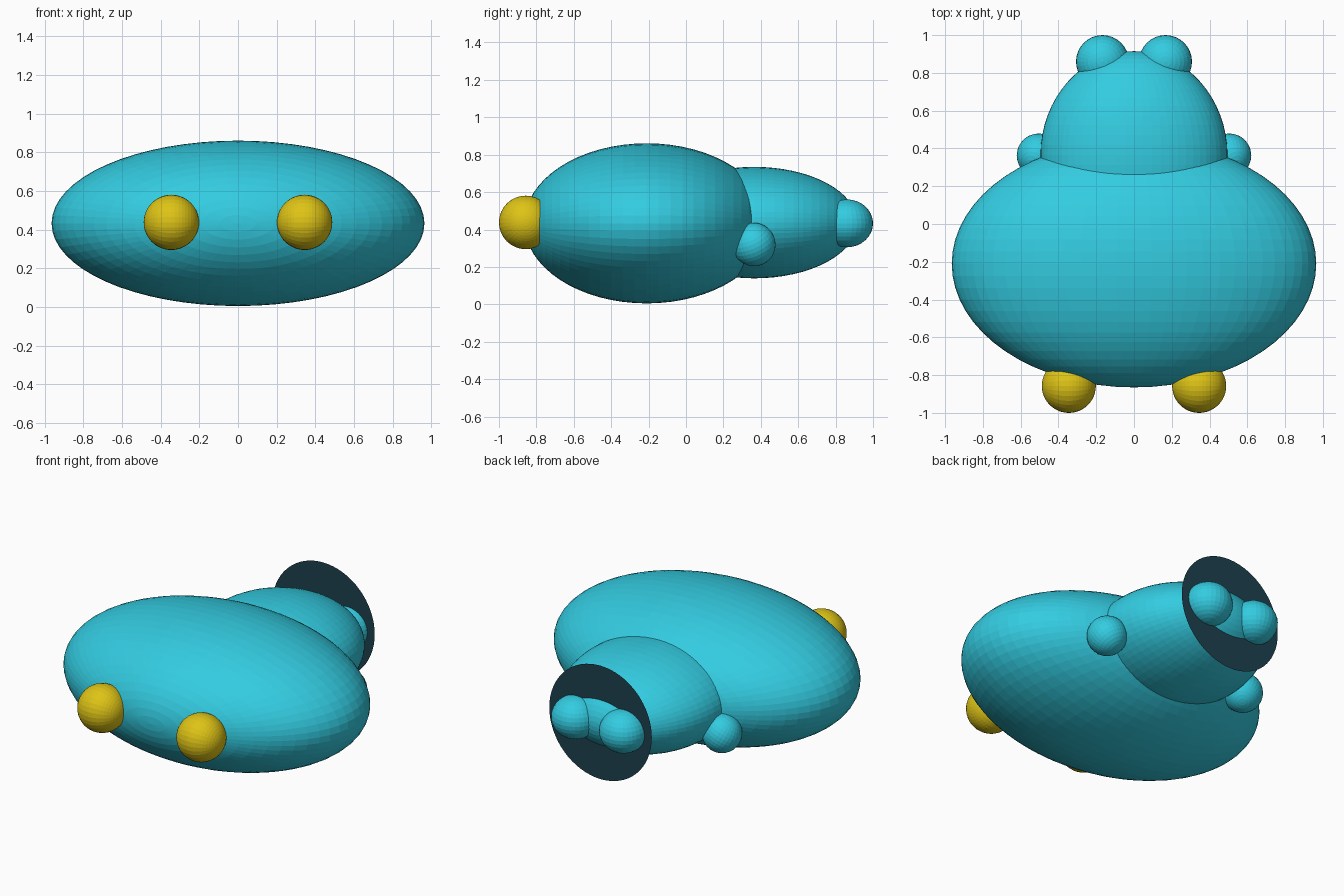
import bpy, math

if "Cube" in bpy.data.objects:
    bpy.data.objects.remove(bpy.data.objects["Cube"])


def material(name, rgb):
    m = bpy.data.materials.new(name)
    m.diffuse_color = (*rgb, 1.0)
    m.use_nodes = True
    m.node_tree.nodes["Principled BSDF"].inputs["Base Color"].default_value = m.diffuse_color
    return m


teal = material("teal", (0.033, 0.60, 0.75))
yellow = material("yellow", (0.73, 0.55, 0.008))
dark_teal = material("dark teal", (0.013, 0.053, 0.075))


def ellipsoid(name, center, radii, mat, rotation=(0, 0, 0), segments=64, rings=32):
    """Flat-faced sphere; radii are along its own axes, before rotation."""
    bpy.ops.mesh.primitive_uv_sphere_add(segments=segments, ring_count=rings,
                                         radius=1, location=center, rotation=rotation)
    ob = bpy.context.object
    ob.name = name
    ob.scale = radii
    ob.data.materials.append(mat)
    return ob


# Head and body, with their poles along y
along_y = (math.pi / 2, 0, 0)
ellipsoid("head", (0, -0.21, 0.433), (0.965, 0.428, 0.655), teal, along_y)
ellipsoid("body", (0, 0.365, 0.437), (0.495, 0.298, 0.55), teal, along_y)

# Paired eyes, arms and feet
for side, s in (("left", -1), ("right", 1)):
    ellipsoid(side + "_eye", (s * 0.345, -0.857, 0.438), (0.143, 0.143, 0.143),
              yellow, (0, math.pi / 2, 0), 32, 24)
    ellipsoid(side + "_arm", (s * 0.505, 0.363, 0.32), (0.116, 0.116, 0.116),
              teal, (0.4, s * 0.4, 0), 32, 16)
    ellipsoid(side + "_foot", (s * 0.167, 0.86, 0.433), (0.14, 0.14, 0.128),
              teal, (0, 0, 0), 32, 16)

# Thin disc around the end of the body
bpy.ops.mesh.primitive_circle_add(vertices=64, radius=0.357, fill_type='NGON',
                                  location=(0, 0.85, 0.437),
                                  rotation=(-math.pi / 2, 0, 0))
disc = bpy.context.object
disc.name = "disc"
disc.data.materials.append(dark_teal)
